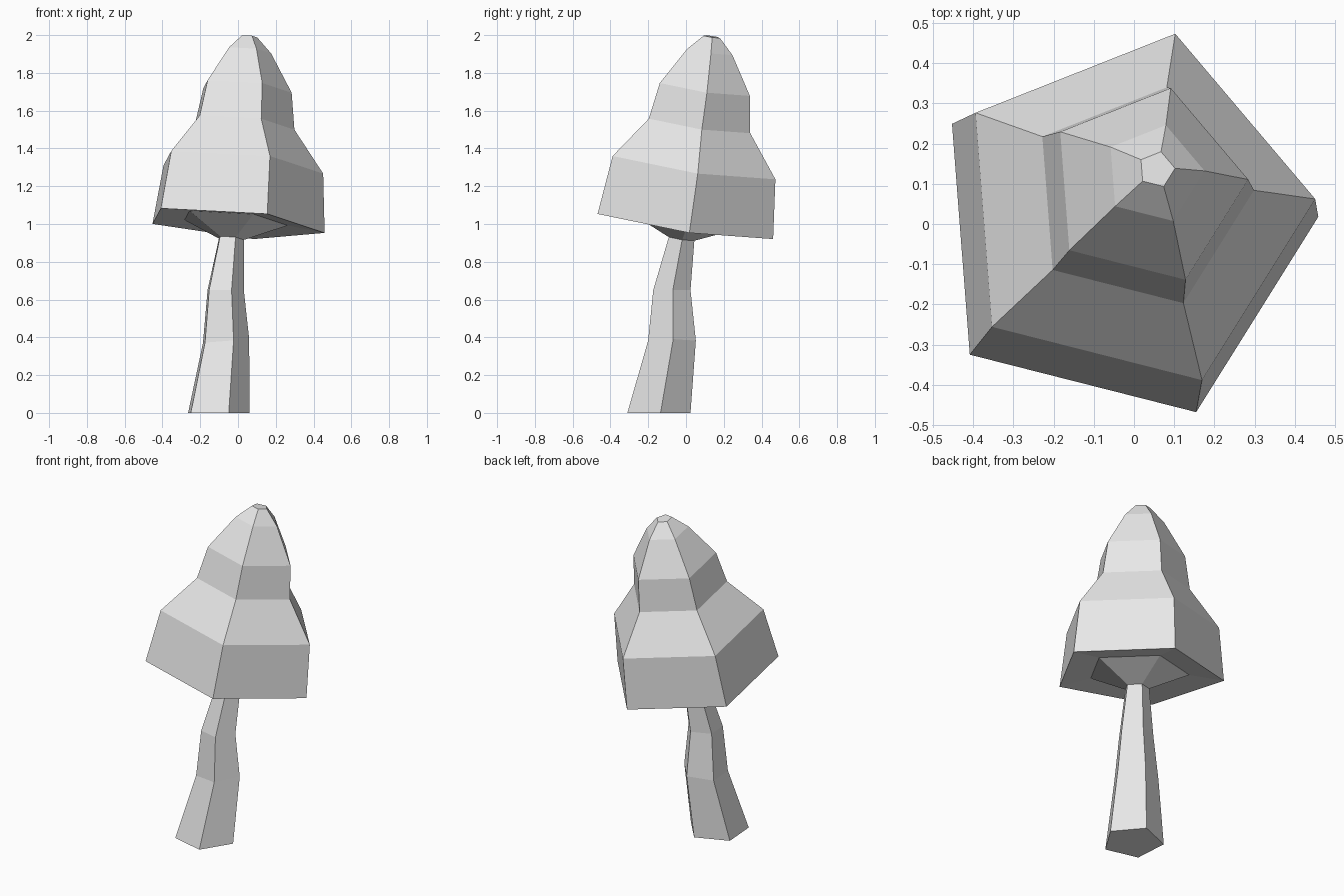
import bpy, bmesh, math
from mathutils import Vector

cube = bpy.data.objects.get("Cube")
if cube:
    bpy.data.objects.remove(cube, do_unlink=True)

SIDES = 5
PHASE = math.radians(4)
UP = Vector((0, 0, 1))

# Single flat colour
grey = bpy.data.materials.new("light_grey")
grey.use_nodes = True
color = (0.8, 0.8, 0.8, 1)
grey.diffuse_color = color
grey.node_tree.nodes["Principled BSDF"].inputs["Base Color"].default_value = color


def add_ring(bm, centre, radius, axis):
    """Pentagon ring of vertices, tilted to face along axis."""
    turn = UP.rotation_difference(axis)
    angles = [PHASE + math.tau * i / SIDES for i in range(SIDES)]
    return [bm.verts.new(Vector(centre) + turn @ Vector((math.cos(a), math.sin(a), 0)) * radius)
            for a in angles]


def loft(name, rings, cap_start=False, cap_end=False):
    """Skin a list of (centre, radius, axis) rings into a flat-faced object."""
    bm = bmesh.new()
    loops = [add_ring(bm, *r) for r in rings]
    for low, high in zip(loops, loops[1:]):
        for i in range(SIDES):
            j = (i + 1) % SIDES
            bm.faces.new((low[i], low[j], high[j], high[i]))
    if cap_start:
        bm.faces.new(loops[0][::-1])
    if cap_end:
        bm.faces.new(loops[-1])
    mesh = bpy.data.meshes.new(name)
    bm.to_mesh(mesh)
    bm.free()
    mesh.materials.append(grey)
    obj = bpy.data.objects.new(name, mesh)
    bpy.context.collection.objects.link(obj)
    return obj


# Cap: stepped bell on a leaning axis, from the underside cone out to the rim and up
lean = Vector((0.089, 0.148, 0.985)).normalized()
rim_centre = Vector((-0.033, -0.013, 1.002))
cap_profile = [
    (-0.08, 0.072),   # neck at the stem
    (0.02, 0.297),    # recessed underside
    (0.0, 0.495),     # rim
    (0.315, 0.459),
    (0.534, 0.286),
    (0.729, 0.254),
    (0.927, 0.127),
    (1.005, 0.046),   # flat tip
]
cap_rings = [(rim_centre + lean * d, r, lean) for d, r in cap_profile]
loft("mushroom_cap", cap_rings, cap_end=True)

# Stem: bent and tapered, meeting the cap neck
stem_rings = [
    ((-0.115, -0.147, 0), 0.176, UP),
    ((-0.073, -0.077, 0.38), 0.133, Vector((-0.08, 0, 1))),
    ((-0.073, -0.077, 0.65), 0.104, UP),
    cap_rings[0],
]
loft("mushroom_stem", stem_rings, cap_start=True)
